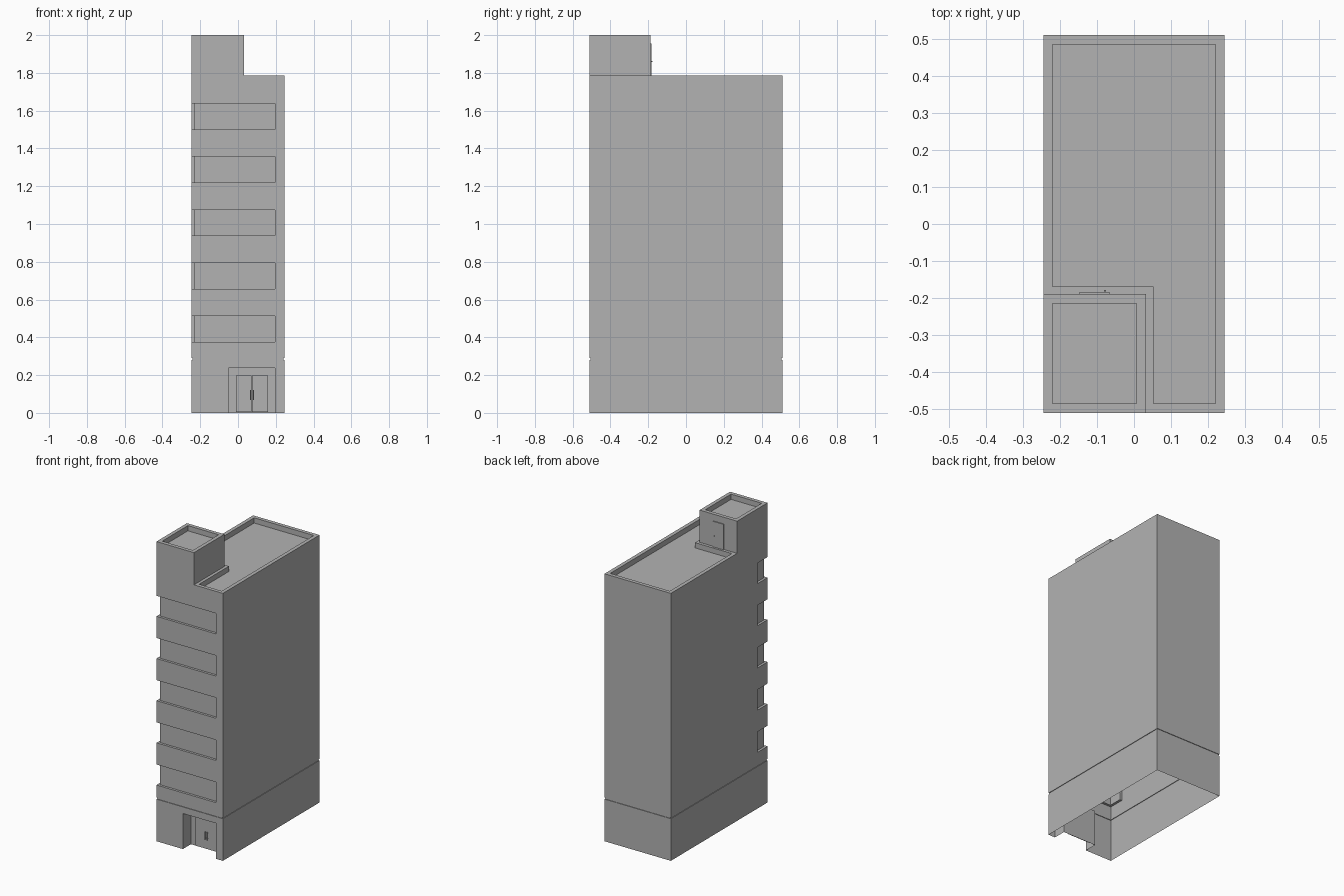
import bpy
import bmesh

cube = bpy.data.objects.get("Cube")
if cube:
    bpy.data.objects.remove(cube, do_unlink=True)

# One plain concrete colour for everything
concrete = bpy.data.materials.new("grey_concrete")
concrete.use_nodes = True
COLOUR = (0.45, 0.45, 0.45, 1)
concrete.diffuse_color = COLOUR
for node in concrete.node_tree.nodes:
    if node.type == 'BSDF_PRINCIPLED':
        node.inputs["Base Color"].default_value = COLOUR
        node.inputs["Roughness"].default_value = 0.8


def prism(name, outline, z0, z1):
    """Extrude a flat outline from z0 up to z1."""
    bm = bmesh.new()
    base = bm.faces.new([bm.verts.new((x, y, z0)) for x, y in outline])
    top = bmesh.ops.extrude_face_region(bm, geom=[base])["geom"]
    for v in top:
        if isinstance(v, bmesh.types.BMVert):
            v.co.z = z1
    bmesh.ops.recalc_face_normals(bm, faces=bm.faces)
    mesh = bpy.data.meshes.new(name)
    bm.to_mesh(mesh)
    bm.free()
    obj = bpy.data.objects.new(name, mesh)
    bpy.context.scene.collection.objects.link(obj)
    mesh.materials.append(concrete)
    return obj


def rect(x0, x1, y0, y1):
    return [(x0, y0), (x1, y0), (x1, y1), (x0, y1)]


def box(name, x0, x1, y0, y1, z0, z1):
    return prism(name, rect(x0, x1, y0, y1), z0, z1)


def carve(target, cutter):
    """Subtract the cutter from the target and discard it."""
    cutter.hide_render = True
    mod = target.modifiers.new("carve", 'BOOLEAN')
    mod.operation = 'DIFFERENCE'
    mod.solver = 'EXACT'
    mod.object = cutter
    bpy.context.view_layer.objects.active = target
    bpy.ops.object.modifier_apply(modifier=mod.name)
    bpy.data.objects.remove(cutter, do_unlink=True)


W, D = 0.245, 0.51            # half width and half depth
ROOF, TOP = 1.785, 2.0        # main roof and stair tower heights
TX, TY = 0.032, -0.189        # inner corner of the stair tower
RIM, SINK = 0.025, 0.035      # parapet width and deck depth

building = box("building", -W, W, -D, D, 0, TOP)

# Lower the main roof, leaving the stair tower at the front corner
carve(building, prism("roof_cutter", [
    (-1, TY), (TX, TY), (TX, -1), (1, -1), (1, 1), (-1, 1)], ROOF, 3))

# Sunken roof decks behind the parapets
x, y = W - RIM, D - RIM
carve(building, prism("deck_cutter", [
    (-x, TY + 0.02), (TX + 0.02, TY + 0.02), (TX + 0.02, -y),
    (x, -y), (x, y), (-x, y)], ROOF - SINK, 3))
carve(building, box("tower_deck_cutter", -x, TX - RIM, -y, TY - RIM, TOP - SINK, 3))

# Recessed window bands wrapping the front corner
IN = 0.016
for floor in range(5):
    z = 0.375 + 0.2815 * floor
    carve(building, prism("window_cutter", [
        (-1, -1), (0.195, -1), (0.195, -D + IN), (-W + IN, -D + IN),
        (-W + IN, -0.405), (-1, -0.405)], z, z + 0.137))

# Thin groove around the building above the ground floor
groove = box("groove_cutter", -1, 1, -1, 1, 0.281, 0.291)
carve(groove, box("groove_core", -W + 0.004, W - 0.004, -D + 0.004, D - 0.004, 0, 1))
carve(building, groove)

# Entrance recess
BACK = -D + 0.085
carve(building, box("entrance_cutter", -0.05, 0.195, -1, BACK, -1, 0.237))

# The building is an open shell underneath
bm = bmesh.new()
bm.from_mesh(building.data)
under = [f for f in bm.faces if all(abs(v.co.z) < 0.0005 for v in f.verts)]
bmesh.ops.delete(bm, geom=under, context='FACES')
bm.to_mesh(building.data)
bm.free()

# Double entrance doors with pull handles
MID = 0.0735
for side, name in ((-1, "right"), (1, "left")):
    a, b = sorted((MID + side * 0.001, MID + side * 0.085))
    box(name + "_entrance_door", a, b, BACK - 0.008, BACK, 0.004, 0.197)
    h = MID + side * 0.008
    box(name + "_entrance_handle", h - 0.0025, h + 0.0025,
        BACK - 0.02, BACK - 0.014, 0.068, 0.122)
    for z in (0.075, 0.112):
        box(name + "_handle_bracket", h - 0.002, h + 0.002,
            BACK - 0.015, BACK - 0.007, z, z + 0.004)

# Roof door on the stair tower with a small knob
box("roof_door", -0.147, -0.066, TY, TY + 0.006, ROOF - 0.001, 1.955)
box("roof_door_knob", -0.081, -0.076, TY + 0.005, TY + 0.011, 1.857, 1.863)
